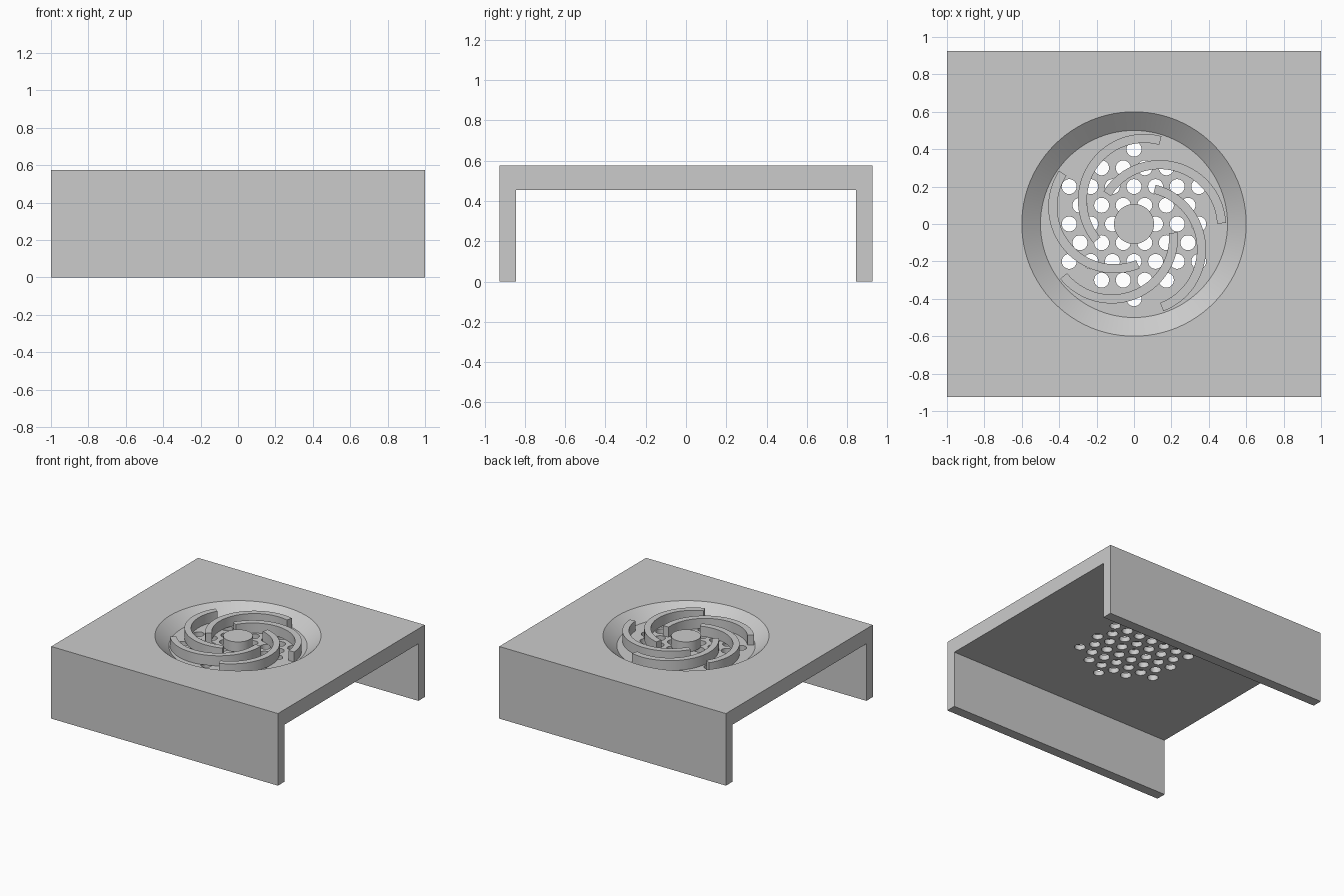
import bpy
import bmesh
from math import sin, cos, radians, hypot, sqrt
from mathutils import Matrix

cube = bpy.data.objects.get("Cube")
if cube:
    bpy.data.objects.remove(cube, do_unlink=True)

# Main dimensions
HALF_X, HALF_Y, TOP = 1.0, 0.925, 0.575
UNDER, WALL = 0.455, 0.08
DEPTH = 0.08
FLOOR = TOP - DEPTH
RIM_R, FLOOR_R = 0.6, 0.5

grey = bpy.data.materials.new("plain_grey")
grey.use_nodes = True
COLOUR = (0.6, 0.6, 0.6, 1)
grey.diffuse_color = COLOUR
grey.node_tree.nodes["Principled BSDF"].inputs["Base Color"].default_value = COLOUR


def make_object(name, bm):
    bmesh.ops.recalc_face_normals(bm, faces=bm.faces)
    mesh = bpy.data.meshes.new(name)
    bm.to_mesh(mesh)
    bm.free()
    mesh.materials.append(grey)
    obj = bpy.data.objects.new(name, mesh)
    bpy.context.collection.objects.link(obj)
    return obj


def add_prism(bm, outline, offset):
    """Extrude a closed outline of 3D points along an offset."""
    face = bm.faces.new([bm.verts.new(p) for p in outline])
    result = bmesh.ops.extrude_face_region(bm, geom=[face])
    moved = [v for v in result["geom"] if isinstance(v, bmesh.types.BMVert)]
    bmesh.ops.translate(bm, verts=moved, vec=offset)


def add_cone(bm, x, y, z0, z1, r0, r1, sides):
    bmesh.ops.create_cone(
        bm, cap_ends=True, segments=sides, radius1=r0, radius2=r1,
        depth=z1 - z0, matrix=Matrix.Translation((x, y, (z0 + z1) / 2)))


def select_only(obj):
    bpy.ops.object.select_all(action="DESELECT")
    obj.select_set(True)
    bpy.context.view_layer.objects.active = obj


def smooth(obj):
    select_only(obj)
    bpy.ops.object.shade_smooth_by_angle(angle=radians(30))


def cut(obj, cutter):
    cutter.hide_render = True
    mod = obj.modifiers.new("cut", "BOOLEAN")
    mod.operation = "DIFFERENCE"
    mod.solver = "EXACT"
    mod.object = cutter
    select_only(obj)
    bpy.ops.object.modifier_apply(modifier=mod.name)
    bpy.data.objects.remove(cutter, do_unlink=True)


# Housing: channel profile with a front and a back wall
inner = HALF_Y - WALL
profile = [(-HALF_Y, 0), (-inner, 0), (-inner, UNDER), (inner, UNDER),
           (inner, 0), (HALF_Y, 0), (HALF_Y, TOP), (-HALF_Y, TOP)]
bm = bmesh.new()
add_prism(bm, [(-HALF_X, y, z) for y, z in profile], (2 * HALF_X, 0, 0))
housing = make_object("housing", bm)

# Conical recess in the top
over = 0.02
bm = bmesh.new()
add_cone(bm, 0, 0, FLOOR, TOP + over, FLOOR_R,
         RIM_R + over * (RIM_R - FLOOR_R) / DEPTH, 96)
cut(housing, make_object("recess_cutter", bm))

# Vent holes on a triangular grid inside a circle
ROW = 0.1
PITCH = ROW * 2 / sqrt(3)
bm = bmesh.new()
for row in range(-4, 5):
    for col in range(-5, 6):
        x, y = (col + 0.5 * (row % 2)) * PITCH, row * ROW
        if hypot(x, y) < 0.405:
            add_cone(bm, x, y, UNDER - over, FLOOR + over, 0.04, 0.04, 24)
cut(housing, make_object("vent_cutter", bm))
smooth(housing)

# Central hub
bm = bmesh.new()
add_cone(bm, 0, 0, FLOOR, TOP, 0.107, 0.107, 48)
smooth(make_object("hub", bm))

# Five curved blades arranged around the hub
CX, CY, R_OUT, R_IN, STEPS = 0.1375, -0.0134, 0.355, 0.307, 36
angles = [radians(3 + 145 * i / STEPS) for i in range(STEPS + 1)]
outline = [(CX + R_OUT * cos(a), CY + R_OUT * sin(a), FLOOR) for a in angles]
outline += [(CX + R_IN * cos(a), CY + R_IN * sin(a), FLOOR)
            for a in reversed(angles)]
for i in range(5):
    bm = bmesh.new()
    add_prism(bm, outline, (0, 0, DEPTH))
    bmesh.ops.rotate(bm, verts=bm.verts, cent=(0, 0, 0),
                     matrix=Matrix.Rotation(radians(72 * i), 3, "Z"))
    smooth(make_object(f"blade_{i + 1}", bm))
